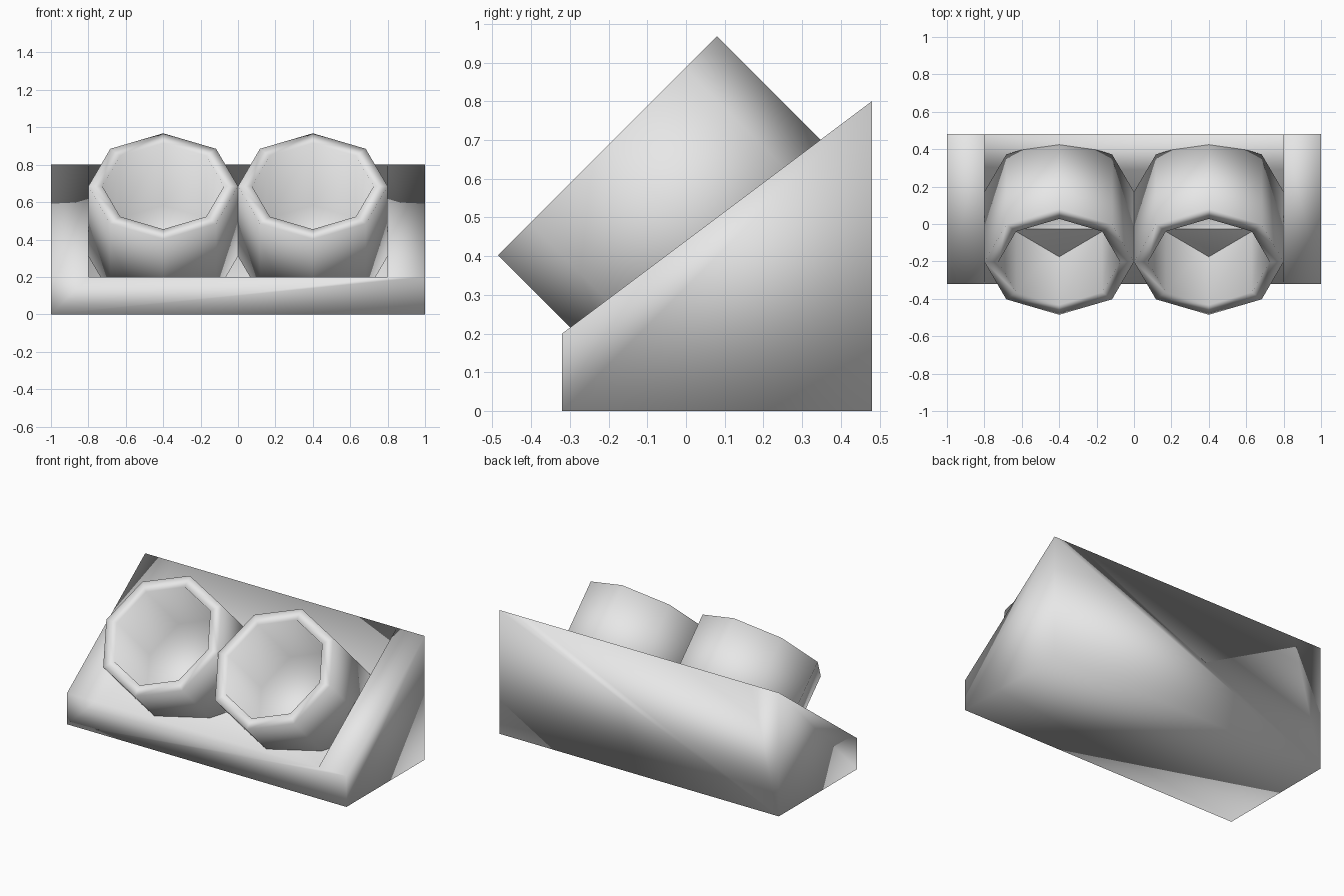
import bpy, bmesh
from math import radians, sin, cos

cube = bpy.data.objects.get("Cube")
if cube:
    bpy.data.objects.remove(cube, do_unlink=True)

GREY = (0.8, 0.8, 0.8, 1.0)
grey = bpy.data.materials.new("plain_grey")
grey.use_nodes = True
grey.diffuse_color = GREY
grey.node_tree.nodes["Principled BSDF"].inputs["Base Color"].default_value = GREY


def finish(name, bm):
    """Turn a bmesh into a smooth grey object."""
    bmesh.ops.recalc_face_normals(bm, faces=bm.faces)
    for face in bm.faces:
        face.smooth = True
    mesh = bpy.data.meshes.new(name)
    bm.to_mesh(mesh)
    bm.free()
    mesh.materials.append(grey)
    obj = bpy.data.objects.new(name, mesh)
    bpy.context.collection.objects.link(obj)
    return obj


# Wedge base: sloping side rails around a recess open at the front
FRONT, BACK, LOW, HIGH = -0.32, 0.48, 0.2, 0.8
bm = bmesh.new()


def side_points(side):
    points = {
        "front_foot": (1, FRONT, 0), "back_foot": (1, BACK, 0),
        "front_top": (1, FRONT, LOW), "back_top": (1, BACK, HIGH),
        "lip": (0.8, FRONT, LOW), "ridge": (0.8, BACK, HIGH),
        "floor_back": (0.8, 0.29, LOW),
    }
    return {key: bm.verts.new((side * x, y, z)) for key, (x, y, z) in points.items()}


left, right = side_points(1), side_points(-1)
for s in (left, right):
    bm.faces.new([s[k] for k in ("front_foot", "back_foot", "back_top", "front_top")])
    bm.faces.new([s[k] for k in ("front_top", "back_top", "ridge", "lip")])
    bm.faces.new([s[k] for k in ("lip", "ridge", "floor_back")])
# Faces spanning from side to side: underside, front, back, recess floor, recess back
for chain in (("front_foot", "back_foot"), ("front_foot", "front_top", "lip"),
              ("back_foot", "back_top", "ridge"), ("lip", "floor_back"),
              ("floor_back", "ridge")):
    bm.faces.new([left[k] for k in chain] + [right[k] for k in reversed(chain)])
finish("wedge_base", bm)

# Two eight-sided cups leaning forward in the recess
TILT, DEPTH, RADIUS, WALL = radians(45), 0.53, 0.4, 0.069
for name, x in (("left_cup", 0.4), ("right_cup", -0.4)):
    bm = bmesh.new()
    bmesh.ops.create_cone(bm, cap_ends=True, segments=8,
                          radius1=RADIUS, radius2=RADIUS, depth=DEPTH)
    mouth = max(bm.faces, key=lambda f: f.calc_center_median().z)
    bmesh.ops.delete(bm, geom=[mouth], context="FACES_ONLY")
    cup = finish(name, bm)
    cup.rotation_euler.x = TILT
    cup.location = (x, -0.2025 + DEPTH / 2 * sin(TILT), 0.685 - DEPTH / 2 * cos(TILT))
    wall = cup.modifiers.new("wall", "SOLIDIFY")
    wall.thickness = WALL
    wall.offset = -1
    wall.use_even_offset = True
